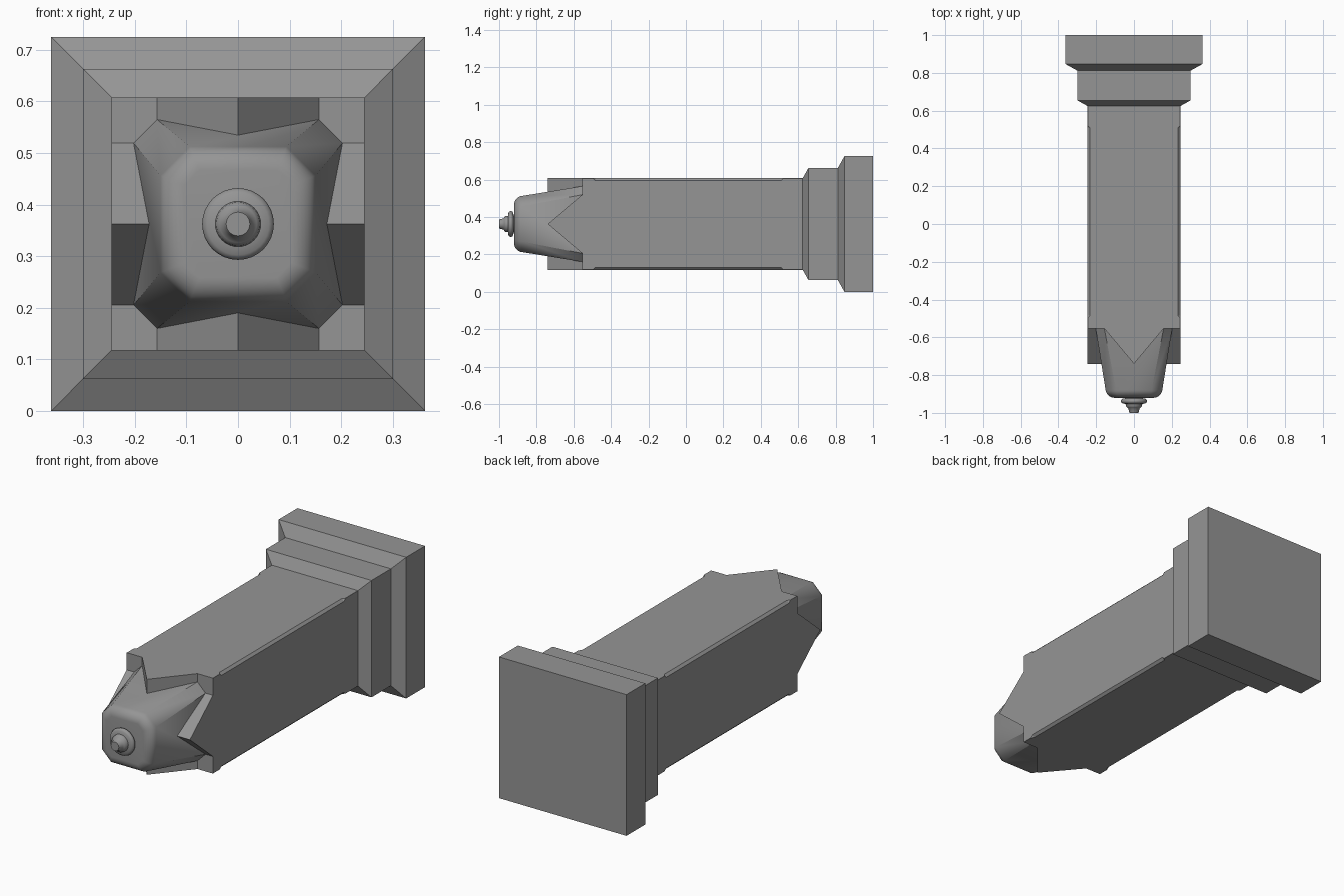
import bpy, bmesh, math
from mathutils import Matrix

if "Cube" in bpy.data.objects:
    bpy.data.objects.remove(bpy.data.objects["Cube"])

CZ = 0.3625          # height of the long axis
HALF = 0.245         # half width of the shaft
SHOULDER = -0.553    # where the shaft ends
PEAK = -0.74         # gable tips

stone = bpy.data.materials.new("grey stone")
stone.diffuse_color = (0.3, 0.3, 0.3, 1)
stone.use_nodes = True
stone.node_tree.nodes["Principled BSDF"].inputs["Base Color"].default_value = stone.diffuse_color


def finish(name, bm):
    bmesh.ops.recalc_face_normals(bm, faces=bm.faces)
    me = bpy.data.meshes.new(name)
    bm.to_mesh(me)
    bm.free()
    me.materials.append(stone)
    ob = bpy.data.objects.new(name, me)
    bpy.context.collection.objects.link(ob)
    return ob


def square(h):
    return [(h, h), (-h, h), (-h, -h), (h, -h)]


def octagon(h, c):
    return [(h, c), (c, h), (-c, h), (-h, c),
            (-h, -c), (-c, -h), (c, -h), (h, -c)]


def circle(r, n=32):
    return [(r * math.cos(2 * math.pi * i / n), r * math.sin(2 * math.pi * i / n))
            for i in range(n)]


def loft(sections):
    """Skin (y, outline) sections along the y axis and cap both ends."""
    bm = bmesh.new()
    rings = [[bm.verts.new((x, y, CZ + z)) for x, z in pts] for y, pts in sections]
    for a, b in zip(rings, rings[1:]):
        for i in range(len(a)):
            j = (i + 1) % len(a)
            bm.faces.new((a[i], a[j], b[j], b[i]))
    bm.faces.new(rings[0])
    bm.faces.new(rings[-1])
    return bm


# stepped square base
finish("base", loft([(y, square(h)) for y, h in [
    (1.0, 0.3625), (0.847, 0.3625), (0.812, 0.30), (0.655, 0.30), (0.624, HALF)]]))

# shaft with small stopped chamfers on its four long edges
finish("shaft", loft([(y, octagon(HALF, HALF - c)) for y, c in [
    (0.63, 0.0005), (0.522, 0.0005), (0.51, 0.012),
    (-0.485, 0.012), (-0.497, 0.0005), (SHOULDER, 0.0005)]]))

# four gables continuing the shaft faces
bm = bmesh.new()
for k in range(4):
    turn = Matrix.Translation((0, 0, CZ)) @ Matrix.Rotation(k * math.pi / 2, 4, 'Y')
    outer, inner = [[bm.verts.new(turn @ v) for v in (
        Matrix.Translation((x, y, z)).to_translation()
        for x, y in [(-0.157, SHOULDER), (0, PEAK), (0.157, SHOULDER)])]
        for z in (HALF, 0.14)]
    bm.faces.new(outer)
    for i in (0, 1):
        bm.faces.new((outer[i], outer[i + 1], inner[i + 1], inner[i]))
    bm.faces.new(inner)
    bm.faces.new((outer[0], outer[2], inner[2], inner[0]))
finish("gables", bm)

# tapered eight-sided head with a rounded front edge
sections = [(SHOULDER, octagon(0.2025, 0.157))]
R = 0.042
for i in range(9):
    a = math.pi / 2 * i / 8
    d = R * (1 - math.cos(a)) + 0.004 * math.sin(a)
    sections.append((-0.878 - R * math.sin(a), octagon(0.15 - d, 0.094 - 0.414 * d)))
bm = loft(sections)
for f in bm.faces:
    f.smooth = True
for e in bm.edges:
    if max(v.co.y for v in e.verts) > -0.6:
        e.smooth = False
finish("head", bm)

# turned knob on the tip
profile = [(-0.91, 0.045), (-0.922, 0.045), (-0.925, 0.060), (-0.930, 0.067),
           (-0.938, 0.0695), (-0.945, 0.067), (-0.950, 0.060), (-0.953, 0.044),
           (-0.966, 0.042), (-0.972, 0.036), (-0.978, 0.029), (-0.995, 0.0255), (-1.0, 0.023)]
knob = finish("knob", loft([(y, circle(r)) for y, r in profile]))
bpy.context.view_layer.objects.active = knob
knob.select_set(True)
bpy.ops.object.shade_smooth_by_angle(angle=math.radians(40))
